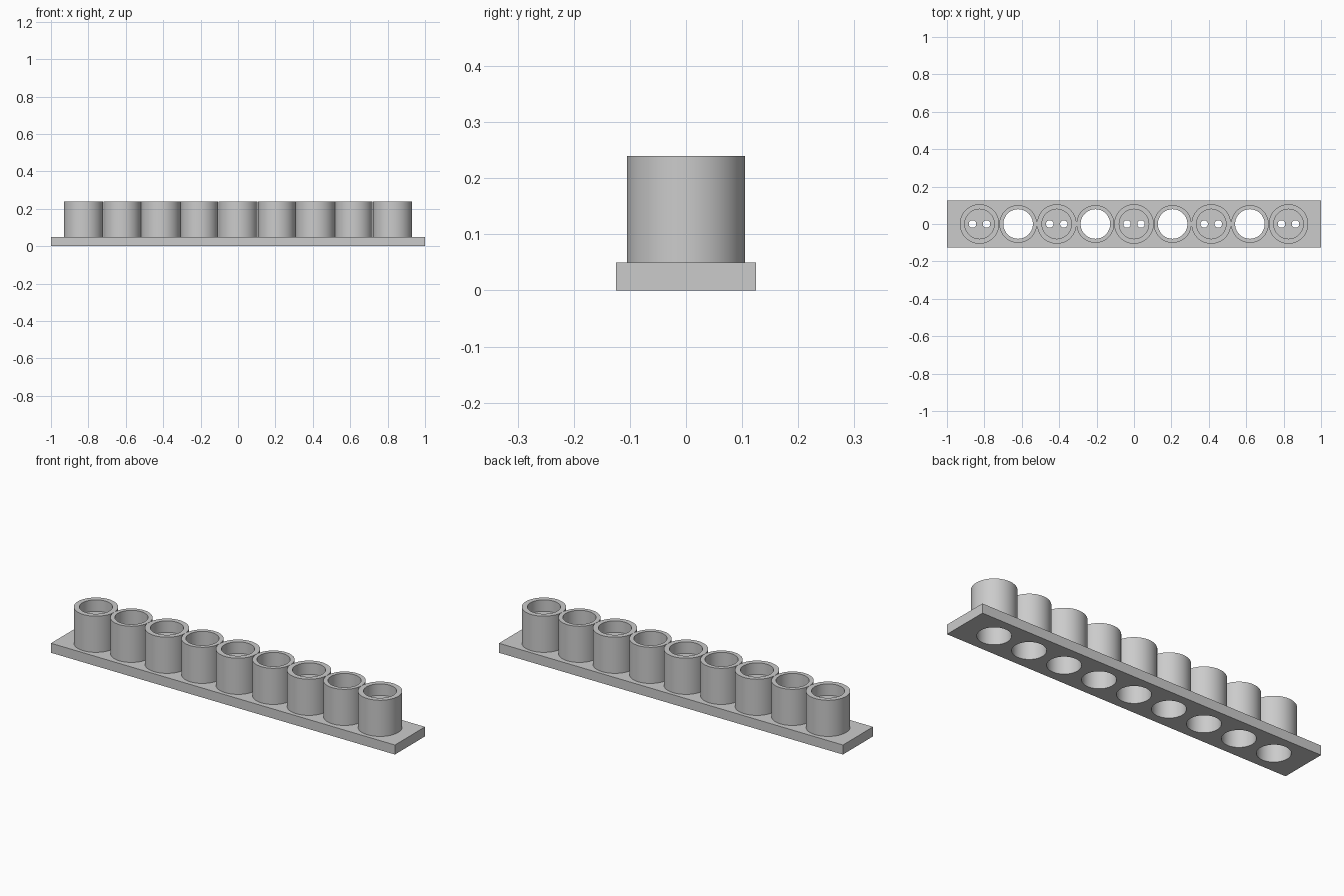
import bpy
import math

SIDES = 64
PITCH = 0.2065
PLATE_TOP = 0.05
TOP = 0.24
BORE = 0.079

if "Cube" in bpy.data.objects:
    bpy.data.objects.remove(bpy.data.objects["Cube"], do_unlink=True)

# single grey material
grey = bpy.data.materials.new("plain grey")
grey.use_nodes = True
grey.diffuse_color = (0.6, 0.6, 0.6, 1)
grey.node_tree.nodes["Principled BSDF"].inputs["Base Color"].default_value = (0.6, 0.6, 0.6, 1)


def cylinder(name, radius, x, z0, z1, sides=SIDES):
    bpy.ops.mesh.primitive_cylinder_add(vertices=sides, radius=radius, depth=z1 - z0,
                                        location=(x, 0, (z0 + z1) / 2))
    obj = bpy.context.object
    obj.name = name
    obj.data.materials.append(grey)
    return obj


def cut(obj, cutters):
    """Subtract each cutter from obj, then discard the cutters."""
    for cutter in cutters:
        bpy.context.view_layer.objects.active = obj
        mod = obj.modifiers.new("cut", 'BOOLEAN')
        mod.operation = 'DIFFERENCE'
        mod.solver = 'EXACT'
        mod.object = cutter
        bpy.ops.object.modifier_apply(modifier=mod.name)
        bpy.data.objects.remove(cutter, do_unlink=True)


def smooth(obj):
    bpy.ops.object.select_all(action='DESELECT')
    obj.select_set(True)
    bpy.context.view_layer.objects.active = obj
    bpy.ops.object.shade_smooth_by_angle(angle=math.radians(30))


centres = [(i - 4) * PITCH for i in range(9)]

# base plate with a row of bores
bpy.ops.mesh.primitive_cube_add(size=1, location=(0, 0, PLATE_TOP / 2))
plate = bpy.context.object
plate.name = "base_plate"
plate.scale = (2, 0.25, PLATE_TOP)
bpy.ops.object.transform_apply(location=False, rotation=False, scale=True)
plate.data.materials.append(grey)
cut(plate, [cylinder("bore_cutter", BORE, x, -0.1, 0.2) for x in centres])
smooth(plate)

for i, x in enumerate(centres):
    # open tube, alternating wide and slim
    wide = i % 2 == 0
    tube = cylinder(f"{'wide' if wide else 'slim'}_tube_{i + 1}",
                    0.1055 if wide else 0.1005, x, PLATE_TOP, TOP)
    cut(tube, [cylinder("bore_cutter", BORE, x, -0.1, 0.4)])
    smooth(tube)
    if wide:
        # inner floor with two pin holes
        floor = cylinder(f"socket_floor_{i + 1}", BORE + 0.001, x, 0.155, 0.18)
        cut(floor, [cylinder("pin_cutter", 0.02, x + s * 0.0375, 0, 0.4, 32) for s in (-1, 1)])
        smooth(floor)
